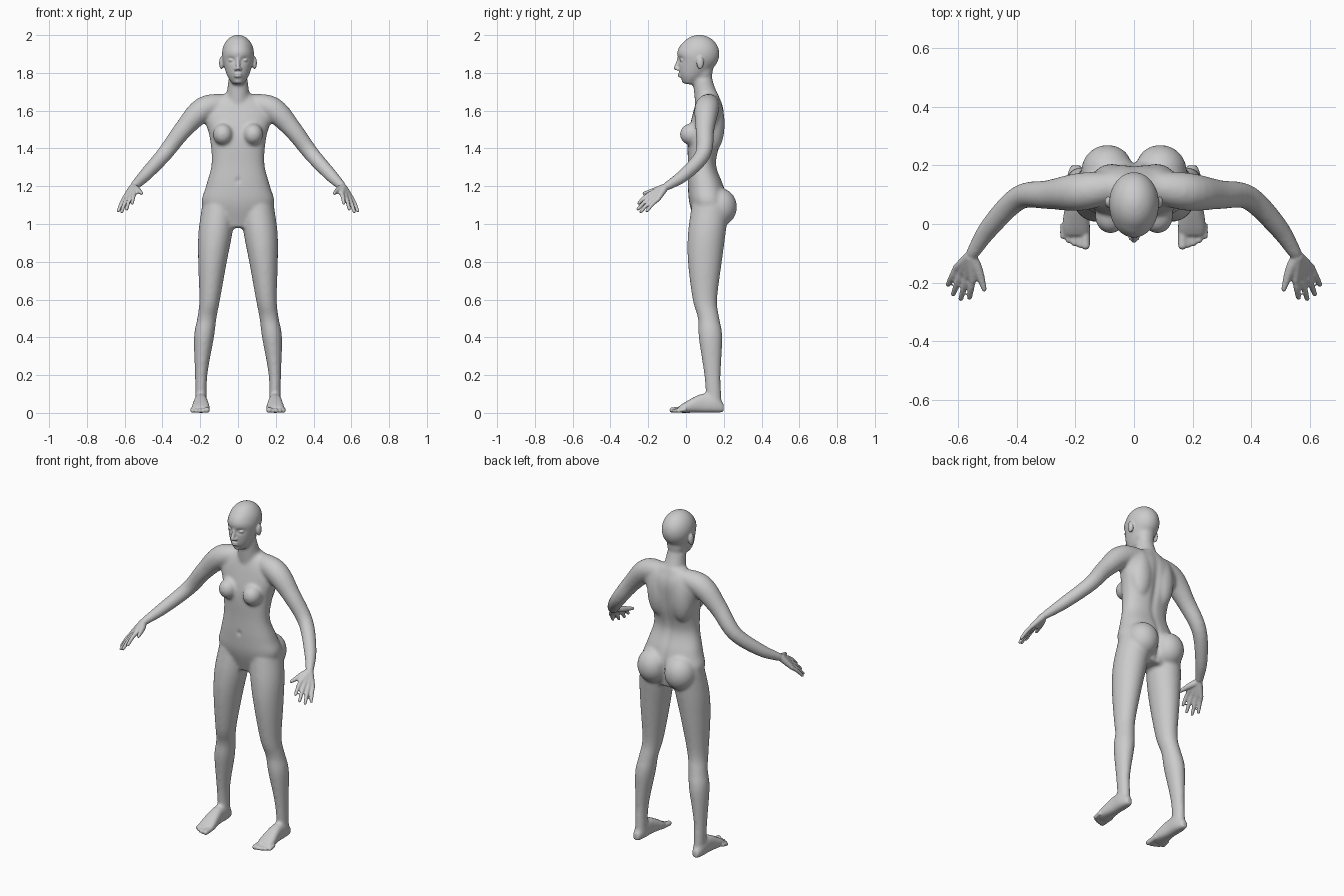
import bpy, bmesh, math
from mathutils import Vector, Matrix

cube = bpy.data.objects.get("Cube")
if cube:
    bpy.data.objects.remove(cube, do_unlink=True)

SIDES = (1, -1)
SEGMENTS = 32
STEPS = 5


def spline(rows):
    """Smooth in-between stations through the given rows."""
    points = [Vector(row) for row in rows]
    before = points[0] * 2 - points[1]
    after = points[-1] * 2 - points[-2]
    points = [before, *points, after]
    stations = []
    for a, b, c, d in zip(points, points[1:], points[2:], points[3:]):
        leave, arrive = (c - a) / 2, (d - b) / 2
        for step in range(STEPS):
            t = step / STEPS
            ease = t * t * (3 - 2 * t)
            stations.append(b.lerp(c, ease) + leave * t * (1 - t) ** 2 - arrive * t * t * (1 - t))
    return stations + [points[-2]]


def skin(bm, rings):
    """Join rings of points into a closed surface."""
    loops = [[bm.verts.new(point) for point in ring] for ring in rings]
    for low, high in zip(loops, loops[1:]):
        for k in range(SEGMENTS):
            n = (k + 1) % SEGMENTS
            bm.faces.new((low[k], low[n], high[n], high[k]))
    bm.faces.new(reversed(loops[0]))
    bm.faces.new(loops[-1])


def outline(power):
    """Unit circle, squarer as the power grows."""
    for k in range(SEGMENTS):
        angle = math.tau * k / SEGMENTS
        c, s = math.cos(angle), math.sin(angle)
        yield (math.copysign(abs(c) ** (2 / power), c),
               math.copysign(abs(s) ** (2 / power), s))


def loft(bm, rows, side=1, upright=True, power=2):
    """Rows of x, y, z, half width and half depth (half height if not upright)."""
    rings = []
    for x, y, z, wide, deep in spline(rows):
        rings.append([((x + wide * u) * side,
                       y + deep * v * upright,
                       z + deep * v * (not upright)) for u, v in outline(power)])
    skin(bm, rings)


def ball(bm, centre, radii, side=1):
    x, y, z = centre
    place = Matrix.Translation((x * side, y, z)) @ Matrix.Diagonal((*radii, 1))
    bmesh.ops.create_uvsphere(bm, u_segments=SEGMENTS, v_segments=16, radius=1, matrix=place)


def tube(bm, rows, side=1):
    """Rows of x, y, z, radius, with a rounded end."""
    path = spline(rows)
    rings = []
    for i, point in enumerate(path):
        ahead, behind = path[min(i + 1, len(path) - 1)], path[max(i - 1, 0)]
        turn = (ahead - behind).xyz.to_track_quat('Z', 'X')
        ring = [point.xyz + turn @ Vector((u, v, 0)) * point.w for u, v in outline(2)]
        rings.append([(p.x * side, p.y, p.z) for p in ring])
    skin(bm, rings)
    end = path[-1]
    ball(bm, end.xyz, [end.w] * 3, side)


def fuse(bm, name, voxel, passes):
    """Merge overlapping parts into one skin and soften it."""
    bmesh.ops.recalc_face_normals(bm, faces=bm.faces)
    raw = bpy.data.meshes.new(name)
    bm.to_mesh(raw)
    bm.free()
    source = bpy.data.objects.new(name, raw)
    bpy.context.collection.objects.link(source)
    remesh = source.modifiers.new("merge", 'REMESH')
    remesh.mode = 'VOXEL'
    remesh.voxel_size = voxel
    soften = source.modifiers.new("soften", 'SMOOTH')
    soften.factor = .5
    soften.iterations = passes
    depsgraph = bpy.context.evaluated_depsgraph_get()
    mesh = bpy.data.meshes.new_from_object(source.evaluated_get(depsgraph))
    bpy.data.objects.remove(source, do_unlink=True)
    bpy.data.meshes.remove(raw)
    return mesh


def dent(bm, centre, radii, depth):
    """Push the skin softly along y around a centre."""
    for vert in bm.verts:
        away = sum(((p - c) / r) ** 2 for p, c, r in zip(vert.co, centre, radii))
        vert.co.y += depth * math.exp(-away)


def profile(rows):
    """Turn height, half width, front and back into loft rows."""
    return [(0, (front + back) / 2, z, wide, (back - front) / 2)
            for z, wide, front, back in rows]


bm = bmesh.new()
# Torso
loft(bm, profile([(.98, .1, .06, .19), (1.1, .19, .02, .22), (1.2, .17, .01, .2),
                  (1.32, .14, .01, .16), (1.46, .15, .01, .19), (1.6, .18, .04, .2),
                  (1.69, .07, .07, .17)]), power=2.3)
# Neck
tube(bm, [(0, .12, 1.62, .07), (0, .09, 1.75, .053), (0, .09, 1.82, .053)])
# Face and cranium
loft(bm, profile([(1.74, .03, -.01, .04), (1.79, .06, -.035, .11), (1.87, .083, -.042, .17),
                  (1.91, .083, -.048, .17), (1.95, .07, -.03, .16)]))
ball(bm, (0, .07, 1.9), (.086, .108, .102))

for side in SIDES:
    # Bust, back muscle and buttock
    ball(bm, (.08, .025, 1.475), (.053, .058, .057), side)
    ball(bm, (.075, .145, 1.53), (.07, .06, .15), side)
    ball(bm, (.09, .18, 1.09), (.09, .09, .1), side)
    # Shoulder and arm
    tube(bm, [(.05, .13, 1.64, .05), (.18, .11, 1.61, .065), (.29, .1, 1.5, .05),
              (.39, .09, 1.37, .042), (.49, -.01, 1.26, .035), (.55, -.1, 1.2, .024)], side)
    # Leg
    loft(bm, [(.1, .13, 1.1, .09, .1), (.12, .11, .95, .09, .1), (.135, .1, .8, .076, .09),
              (.15, .1, .6, .055, .065), (.165, .12, .5, .051, .057), (.18, .13, .4, .053, .063),
              (.195, .14, .2, .033, .044), (.195, .15, .03, .03, .04)], side)
    # Foot, with its sole on the ground
    loft(bm, [(.197, y, tall, wide, tall) for y, wide, tall in
              ((.2, .02, .025), (.15, .034, .045), (.08, .036, .05), (0, .048, .03),
               (-.045, .047, .015))], side, upright=False, power=2.6)
base = fuse(bm, "base", .008, 12)

bm = bmesh.new()
bm.from_mesh(base)
bpy.data.meshes.remove(base)
# Spine groove, buttock cleft and navel
dent(bm, (0, .2, 1.42), (.02, .06, .2), -.01)
dent(bm, (0, .25, 1.08), (.014, .06, .09), -.02)
dent(bm, (0, .01, 1.23), (.012, .03, .014), .007)

for side in SIDES:
    # Eye, nostril and ear
    dent(bm, (.036 * side, -.03, 1.868), (.02, .03, .013), .013)
    ball(bm, (.035, -.017, 1.867), (.017, .016, .009), side)
    ball(bm, (.012, -.043, 1.82), (.009, .013, .008), side)
    ball(bm, (.088, .075, 1.853), (.012, .019, .034), side)
    # Palm and fingers fan out from the wrist, the middle ones longest
    wrist = Vector((.556, -.11, 1.195))
    for finger in range(4):
        fan = finger / 3
        knuckle = Vector((.55, -.19, 1.16)).lerp(Vector((.605, -.15, 1.13)), fan)
        tip = Vector((.56, -.25, 1.11)).lerp(Vector((.633, -.206, 1.07)), fan)
        tip += (tip - knuckle).normalized() * .03 * math.sin(math.pi * fan)
        bend = knuckle.lerp(tip, .5) + Vector((0, 0, .005))
        tube(bm, [(*wrist, .02), (*wrist.lerp(knuckle, .5), .017), (*knuckle, .013)], side)
        tube(bm, [(*knuckle, .012), (*bend, .011), (*tip, .009)], side)
    # Thumb
    tube(bm, [(*wrist, .02), (.532, -.155, 1.18, .017), (.51, -.222, 1.163, .009)], side)
    # Toes
    for toe in range(5):
        x, y = .165 + .019 * toe, -.073 + .002 * toe * toe
        radius = .011 if toe else .015
        tube(bm, [(x, 0, .02, radius), (x, y, radius, radius)], side)

# Nose, lips and chin
tube(bm, [(0, -.034, 1.885, .009), (0, -.042, 1.855, .01), (0, -.053, 1.826, .012)])
for lip in (1.794, 1.782):
    ball(bm, (0, -.03, lip), (.022, .014, .006))
ball(bm, (0, -.008, 1.757), (.022, .014, .013))
mesh = fuse(bm, "body", .0052, 3)
mesh.shade_smooth()

# Plain grey skin
grey = bpy.data.materials.new("plain grey")
grey.use_nodes = True
colour = (.6, .6, .6, 1)
grey.diffuse_color = colour
grey.node_tree.nodes["Principled BSDF"].inputs["Base Color"].default_value = colour
mesh.materials.clear()
mesh.materials.append(grey)
body = bpy.data.objects.new("body", mesh)
bpy.context.collection.objects.link(body)
